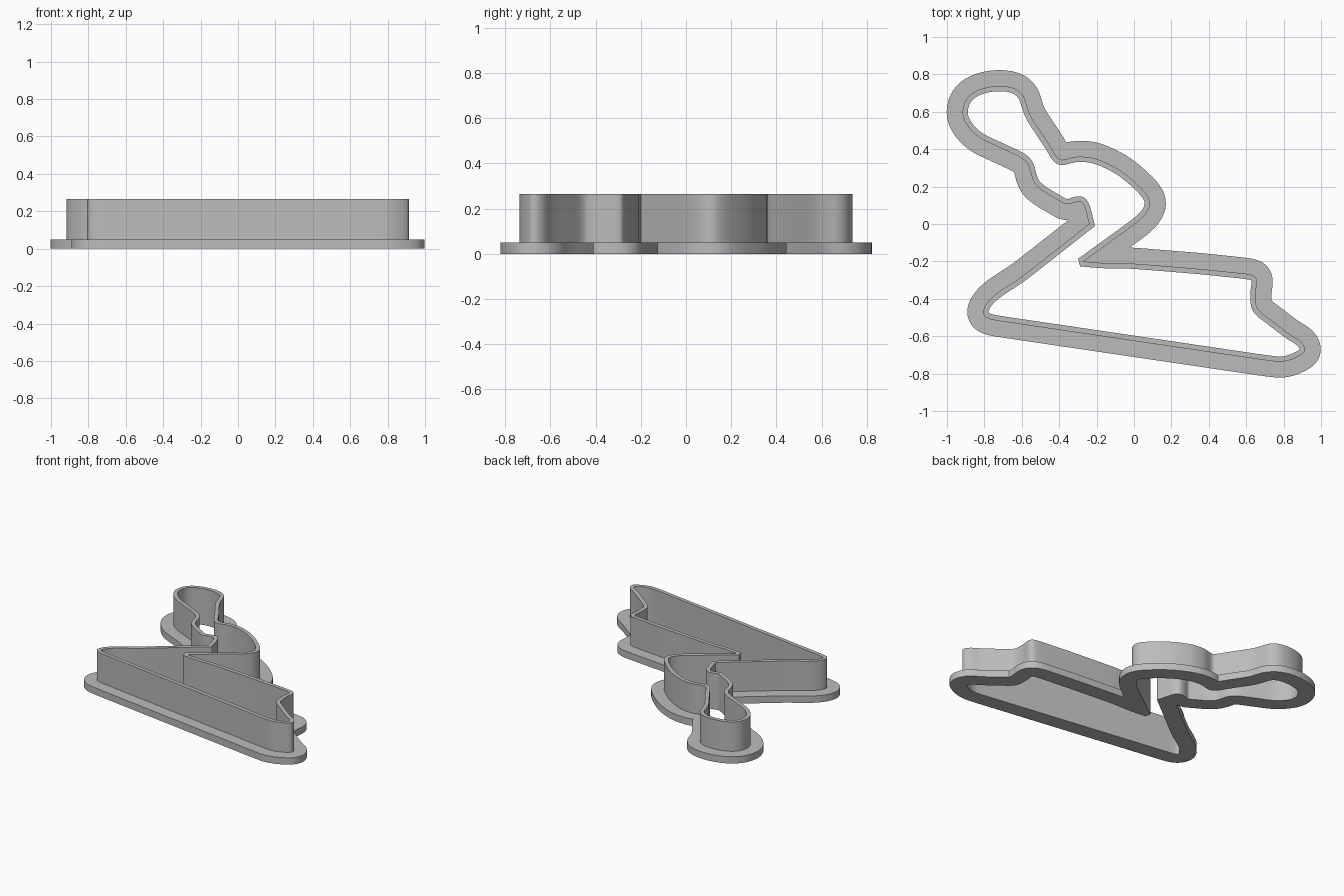
import bpy
from mathutils import Vector
from mathutils.kdtree import KDTree

cube = bpy.data.objects.get("Cube")
if cube:
    bpy.data.objects.remove(cube, do_unlink=True)

FLANGE_TOP, WALL_TOP = 0.05, 0.265
FLANGE_REACH, WALL_THICK = 0.085, 0.028

# Outer wall outline in hundredths, clockwise, split at the two sharp notches
UPPER = """-24,0 -27,12 -31,12 -36,10 -41,13 -48,17 -53,21 -55,26 -56,31 -59,35
 -72,41 -83,46 -89,52 -92,58 -91,65 -87,70 -80,73 -72,74 -64,73 -59,69 -57,62
 -55,57 -51,51 -45,42 -41,35 -38,34 -32,36 -26,36 -20,35 -9,30 0,23 7,16 9,11
 7,6 2,1 -27,-20"""
LOWER = """-27,-20 -16,-21 -2,-21 35,-24 64,-27 66,-30 65,-36 65,-42 66,-46
 74,-52 83,-59 90,-63 92,-68 88,-71 80,-74 71,-73 -78,-51 -81,-48 -80,-44
 -76,-39 -69,-34 -61,-29 -24,0"""


def smooth_run(text):
    """Round the corners of a run, keep its ends, and sample it evenly."""
    pts = [Vector([float(n) / 100 for n in pair.split(",")]) for pair in text.split()]
    for _ in range(3):
        new = [pts[0]]
        for a, b in zip(pts, pts[1:]):
            step = (b - a).normalized() * min((b - a).length * 0.25, 0.03)
            new += [a + step, b - step]
        pts = new + [pts[-1]]
    out = []
    for a, b in zip(pts, pts[1:]):
        count = max(1, round((b - a).length / 0.012))
        out += [a.lerp(b, i / count) for i in range(count)]
    return out + [pts[-1]]


runs = [smooth_run(UPPER), smooth_run(LOWER)]
outline = [p for run in runs for p in run[:-1]]
tree = KDTree(len(outline))
for i, p in enumerate(outline):
    tree.insert(p.to_3d(), i)
tree.balance()


def offset(dist):
    """Parallel outline; points that come too close to the wall are dropped."""
    result = []
    for run in runs:
        line = []
        last = len(run) - 1
        for i, p in enumerate(run):
            t = (run[min(i + 1, last)] - run[max(i - 1, 0)]).normalized()
            q = p + Vector((-t.y, t.x)) * dist
            if dist < 0 and i in (0, last):     # close the sharp inner corners
                q += t * abs(dist) * (0.55 if i else -0.55)
            line.append(q)
        result += line
    return [q for q in result if tree.find(q.to_3d())[2] > abs(dist) - 0.002]


# Material
grey = bpy.data.materials.new("plain_grey")
grey.use_nodes = True
grey.diffuse_color = (0.5, 0.5, 0.5, 1)
grey.node_tree.nodes["Principled BSDF"].inputs["Base Color"].default_value = (0.5, 0.5, 0.5, 1)


def ring(name, outer, inner, z0, z1):
    """Solid band between two outlines."""
    curve = bpy.data.curves.new(name, "CURVE")
    curve.dimensions = "2D"
    curve.fill_mode = "BOTH"
    curve.extrude = (z1 - z0) / 2
    for loop in (outer, inner):
        spline = curve.splines.new("POLY")
        spline.points.add(len(loop) - 1)
        for point, p in zip(spline.points, loop):
            point.co = (p.x, p.y, 0, 1)
        spline.use_cyclic_u = True
    curve.materials.append(grey)
    obj = bpy.data.objects.new(name, curve)
    obj.location.z = (z0 + z1) / 2
    bpy.context.collection.objects.link(obj)
    bpy.ops.object.select_all(action="DESELECT")
    obj.select_set(True)
    bpy.context.view_layer.objects.active = obj
    bpy.ops.object.convert(target="MESH")
    bpy.ops.object.shade_smooth_by_angle()


# Wide base flange and the thin cutting wall on top of it
hole = offset(-WALL_THICK)
ring("base_flange", offset(FLANGE_REACH), hole, 0, FLANGE_TOP)
ring("cutting_wall", outline, hole, FLANGE_TOP, WALL_TOP)
